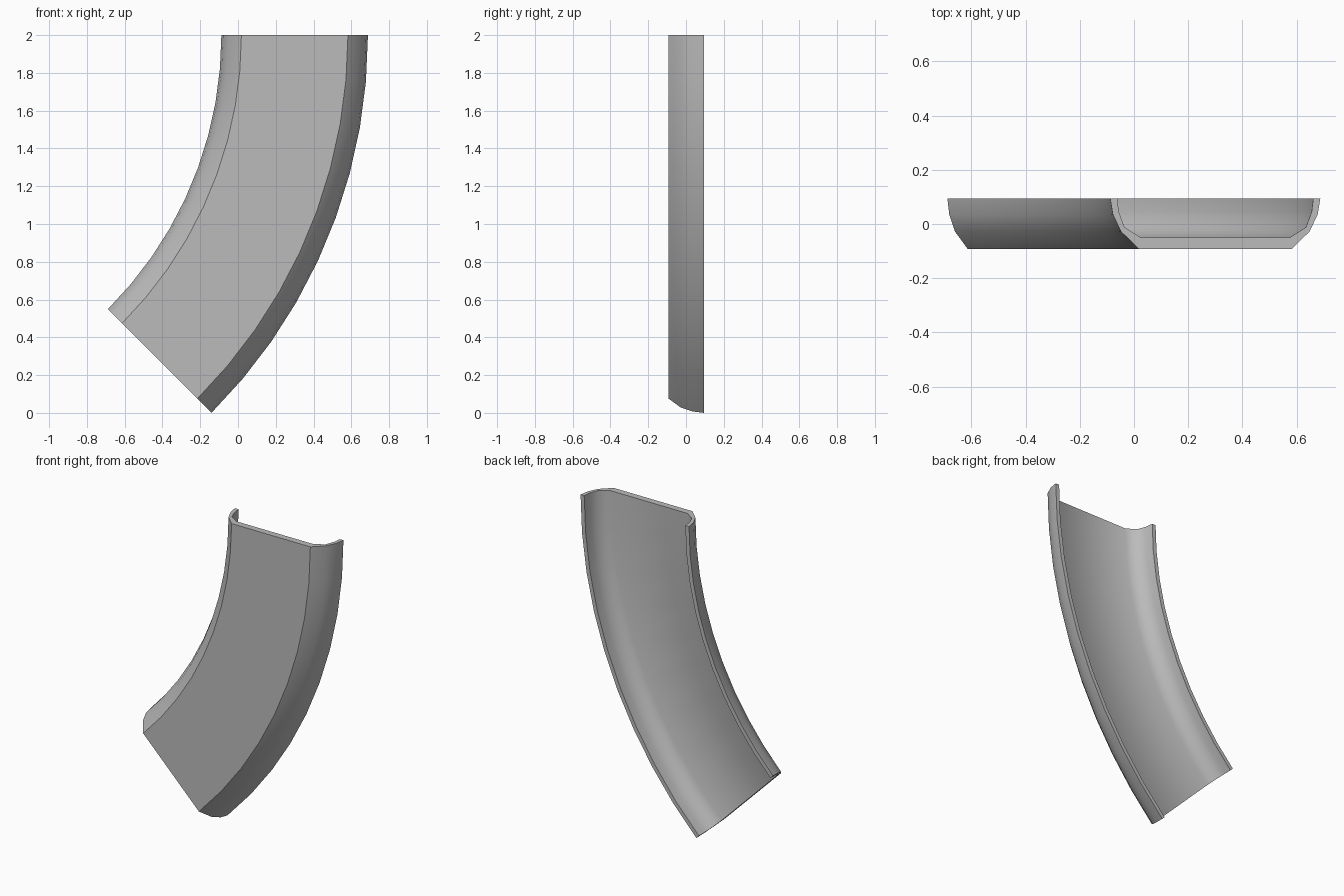
import bpy, bmesh, math

cube = bpy.data.objects.get("Cube")
if cube:
    bpy.data.objects.remove(cube, do_unlink=True)

# Single plain grey material
grey = bpy.data.materials.new("plain_grey")
grey.use_nodes = True
colour = (0.5, 0.5, 0.5, 1)
grey.diffuse_color = colour
grey.node_tree.nodes["Principled BSDF"].inputs["Base Color"].default_value = colour

# Channel cross-section: half of the outer skin and half of the inner skin,
# as (distance from the channel middle, y)
MIDDLE = 2.44
outer = [(0.388, 0.095), (0.378, 0.035), (0.348, -0.028), (0.282, -0.092)]
inner = [(0.275, -0.05), (0.335, -0.012), (0.356, 0.045), (0.362, 0.095)]


def mirrored(points):
    return [(-u, y) for u, y in reversed(points)]


profile = outer + mirrored(outer) + mirrored(inner) + inner

# Sweep the section through an eighth of a turn
SEGMENTS = 9
SWEEP = math.radians(45)
CENTRE_X, TOP_Z = -2.14, 2.0
bm = bmesh.new()
rings = []
for i in range(SEGMENTS + 1):
    a = SWEEP * i / SEGMENTS
    rings.append([bm.verts.new((CENTRE_X + (MIDDLE + u) * math.cos(a), y,
                                TOP_Z - (MIDDLE + u) * math.sin(a)))
                  for u, y in profile])
n = len(profile)
for r0, r1 in zip(rings, rings[1:]):
    for k in range(n):
        j = (k + 1) % n
        bm.faces.new((r0[k], r0[j], r1[j], r1[k]))

# End caps, one quad per wall strip: outer point k pairs with inner point n-1-k
for ring in (rings[0], rings[-1]):
    for k in range(n // 2 - 1):
        bm.faces.new((ring[k], ring[k + 1], ring[n - 2 - k], ring[n - 1 - k]))
bmesh.ops.recalc_face_normals(bm, faces=bm.faces)

mesh = bpy.data.meshes.new("curved_channel")
bm.to_mesh(mesh)
bm.free()
mesh.materials.append(grey)
channel = bpy.data.objects.new("curved_channel", mesh)
bpy.context.collection.objects.link(channel)

# Smooth walls with a crisp edge around the flat front
bpy.ops.object.select_all(action="DESELECT")
channel.select_set(True)
bpy.context.view_layer.objects.active = channel
bpy.ops.object.shade_smooth_by_angle(angle=math.radians(38))
